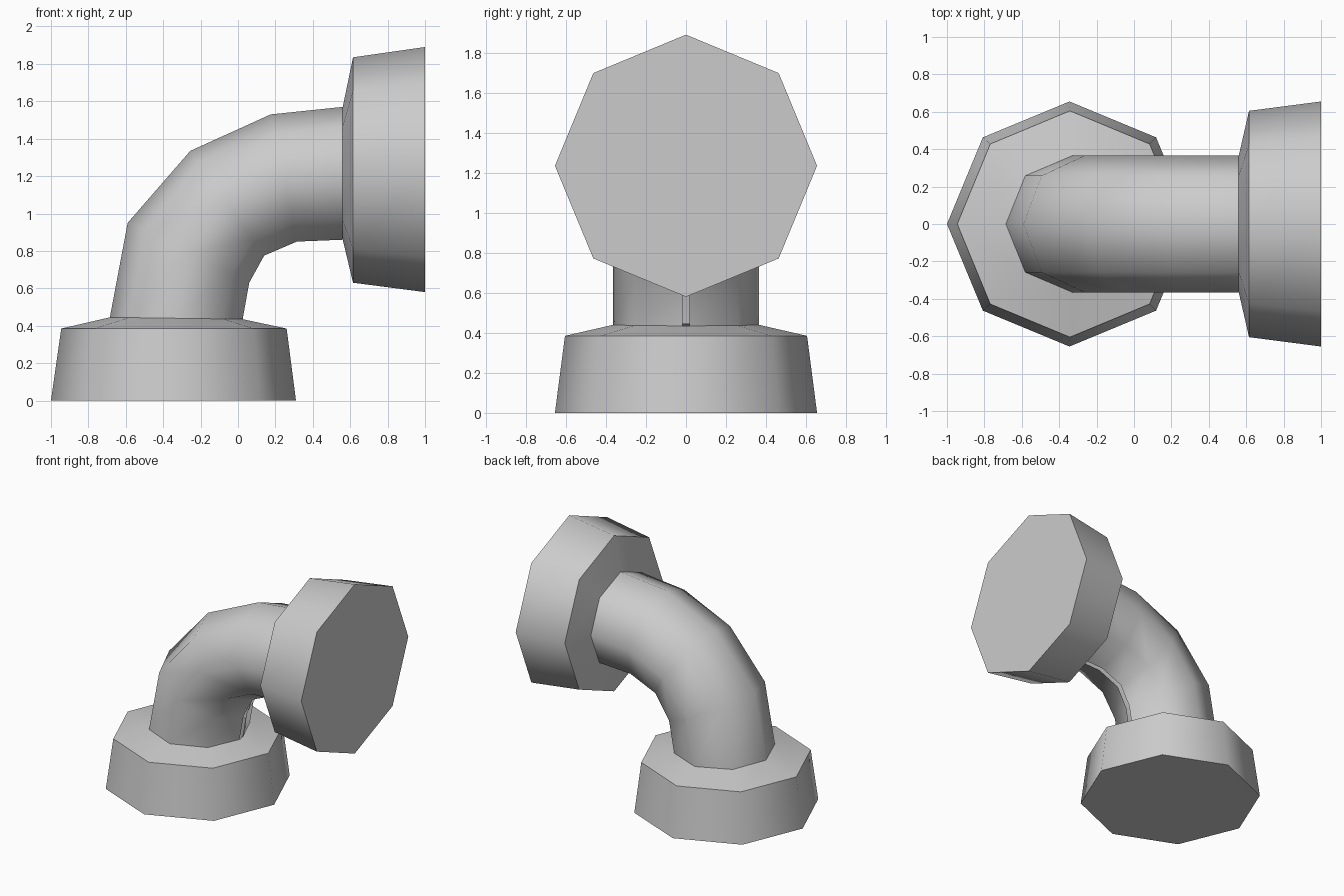
import bpy, bmesh
from math import cos, sin, pi, radians
from mathutils import Vector

SIDES = 8
cube = bpy.data.objects.get("Cube")
if cube:
    bpy.data.objects.remove(cube, do_unlink=True)

grey = bpy.data.materials.new("pipe grey")
grey.use_nodes = True
grey.diffuse_color = (0.6, 0.6, 0.6, 1)
grey.node_tree.nodes["Principled BSDF"].inputs["Base Color"].default_value = (0.6, 0.6, 0.6, 1)


def loft(name, rings, cap=False, closed=True):
    """Skin a list of point rings, optionally capping the first one."""
    bm = bmesh.new()
    loops = [[bm.verts.new(p) for p in ring] for ring in rings]
    n = len(loops[0])
    for a, b in zip(loops, loops[1:]):
        for i in range(n if closed else n - 1):
            j = (i + 1) % n
            bm.faces.new((a[i], a[j], b[j], b[i]))
    if cap:
        bm.faces.new(loops[0])
    bmesh.ops.recalc_face_normals(bm, faces=bm.faces[:])
    mesh = bpy.data.meshes.new(name)
    bm.to_mesh(mesh)
    bm.free()
    mesh.materials.append(grey)
    obj = bpy.data.objects.new(name, mesh)
    bpy.context.collection.objects.link(obj)
    bpy.ops.object.select_all(action='DESELECT')
    obj.select_set(True)
    bpy.context.view_layer.objects.active = obj
    bpy.ops.object.shade_smooth_by_angle(angle=radians(50))
    return obj


def ring(inner, outer, half_width):
    """Eight-sided section between two points in the plane y = 0."""
    a, b = (Vector((p[0], 0, p[1])) for p in (inner, outer))
    mid, arm = (a + b) / 2, (a - b) / 2
    return [mid + arm * cos(t) + Vector((0, half_width * sin(t), 0))
            for t in (2 * pi * i / SIDES for i in range(SIDES))]


# Bent pipe: inner and outer outline of the elbow
inner = [(0.025, 0.435), (0.06, 0.63), (0.14, 0.775), (0.315, 0.85), (0.56, 0.86)]
outer = [(-0.685, 0.445), (-0.59, 0.95), (-0.255, 1.335), (0.175, 1.53), (0.56, 1.57)]
WIDTH = 0.365
SLIT = Vector((0, 0.017, 0))
sections = []
for a, b in zip(inner, outer):
    pts = ring(a, b, WIDTH)
    # narrow open seam along the inside of the bend
    sections.append([pts[0] + SLIT] + pts[1:] + [pts[0] - SLIT])
loft("elbow_pipe", sections, closed=False)

# Flanges: wide end, shoulder, then neck meeting the pipe
loft("base_flange", [
    ring((0.31, 0), (-1, 0), 0.655),
    ring((0.26, 0.385), (-0.945, 0.385), 0.605),
    ring(inner[0], outer[0], WIDTH)], cap=True)
loft("side_flange", [
    ring((1, 0.58), (1, 1.89), 0.655),
    ring((0.615, 0.63), (0.615, 1.835), 0.605),
    ring(inner[-1], outer[-1], WIDTH)], cap=True)
